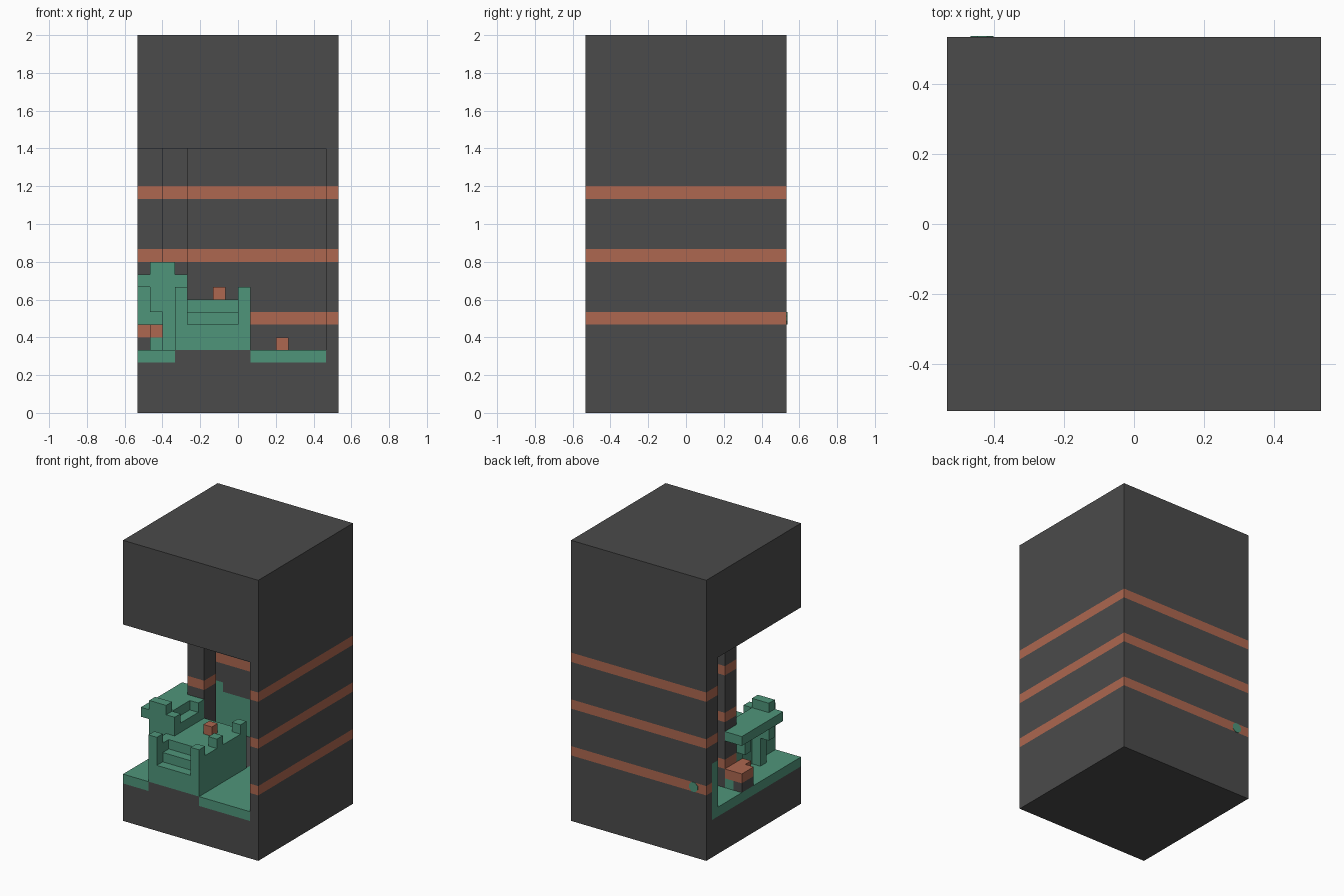
import bpy, bmesh, math
from mathutils import Vector, Matrix

if "Cube" in bpy.data.objects:
    bpy.data.objects.remove(bpy.data.objects["Cube"])

U = 1 / 15            # one building block
BANDS = (7, 12, 17)   # heights of the clay stripes


def material(name, rgb):
    m = bpy.data.materials.new(name)
    m.use_nodes = True
    m.diffuse_color = (*rgb, 1)
    m.node_tree.nodes["Principled BSDF"].inputs["Base Color"].default_value = (*rgb, 1)
    return m


STONE = material("dark_stone", (0.07, 0.07, 0.07))
MOSS = material("moss_green", (0.078, 0.30, 0.195))
CLAY = material("clay_red", (0.418, 0.136, 0.08))


def place(x, y, z):
    return Vector(((x - 8) * U, (y - 8) * U, z * U))


def blocks(name, mat, boxes):
    """One object from boxes given as (x0, x1, y0, y1, z0, z1) in blocks."""
    bm = bmesh.new()
    for x0, x1, y0, y1, z0, z1 in boxes:
        lo, hi = place(x0, y0, z0), place(x1, y1, z1)
        size = Matrix.Diagonal((*(hi - lo), 1))
        bmesh.ops.create_cube(bm, size=1, matrix=Matrix.Translation((lo + hi) / 2) @ size)
    return finish(name, bm, [mat])


def finish(name, bm, mats):
    me = bpy.data.meshes.new(name)
    bm.to_mesh(me)
    bm.free()
    for m in mats:
        me.materials.append(m)
    ob = bpy.data.objects.new(name, me)
    bpy.context.collection.objects.link(ob)
    return ob


def striped(name, x0, x1, y0, y1, z0, z1):
    """Stone box cut at the stripe heights, with clay faces in the bands."""
    bm = bmesh.new()
    lo, hi = place(x0, y0, z0), place(x1, y1, z1)
    size = Matrix.Diagonal((*(hi - lo), 1))
    bmesh.ops.create_cube(bm, size=1, matrix=Matrix.Translation((lo + hi) / 2) @ size)
    for b in BANDS:
        for z in (b, b + 1):
            if z0 < z < z1:
                bmesh.ops.bisect_plane(bm, geom=bm.verts[:] + bm.edges[:] + bm.faces[:],
                                       plane_co=(0, 0, z * U), plane_no=(0, 0, 1))
    for f in bm.faces:
        level = f.calc_center_median().z / U
        if abs(f.normal.z) < 0.5 and math.floor(level) in BANDS:
            f.material_index = 1
    return finish(name, bm, [STONE, CLAY])


# Stone shell around the open corner
blocks("base", STONE, [(0, 16, 0, 16, 0, 4), (3, 9, 0, 14, 4, 5)])
blocks("roof_block", STONE, [(0, 16, 0, 16, 21, 30)])
striped("side_wall", 15, 16, 0, 16, 4, 21)
striped("back_wall", 0, 15, 15, 16, 4, 21)
striped("back_wall_lining_left", 0, 2, 14, 15, 10, 21)
striped("back_wall_lining_middle", 2, 8, 14, 15, 9, 21)
striped("back_wall_lining_right", 8, 15, 14, 15, 4, 21)
striped("pillar", 2, 4, 8, 10, 4, 21)

# Moss on the floor and the back wall
blocks("moss_floor", MOSS, [(0, 3, 0, 14, 4, 5), (9, 15, 0, 14, 4, 5)])
blocks("moss_wall", MOSS, [(0, 2, 14, 15, 4, 10), (2, 8, 14, 15, 4, 9)])
spot = bmesh.new()
turn = Matrix.Rotation(math.pi / 2, 4, 'X') @ Matrix.Rotation(math.pi / 8, 4, 'Z')
bmesh.ops.create_cone(spot, cap_ends=True, segments=8, radius1=U * 0.54, radius2=U * 0.54,
                      depth=0.006, matrix=Matrix.Translation(place(1.5, 16, 7.5)) @ turn)
finish("moss_spot", spot, [MOSS])

# Fort with front steps and corner battlements
blocks("fort_body", MOSS, [(3, 9, 2, 8, 5, 9), (3, 4, 0, 2, 5, 9), (8, 9, 0, 2, 5, 9)])
blocks("fort_steps", MOSS, [(4, 8, 0, 1, 5, 7), (4, 8, 1, 2, 5, 8)])
blocks("fort_battlements", MOSS,
       [(8, 9, y, y + 1, 9, 10) for y in (0, 3, 7)] + [(3, 4, 0, 1, 9, 10)])

# Raised walkway on bracketed posts
blocks("walkway_wall", MOSS, [(3, 4, 3, 8, 9, 10)])
blocks("walkway_slab", MOSS, [(0, 3, 3, 8, 10, 11), (0, 2, 8, 10, 10, 11)])
blocks("walkway_battlements", MOSS,
       [(3, 4, y, y + 1, 10, 11) for y in (3, 7)] + [(1, 3, 3, 4, 11, 12)])
for y, name in ((3, "front"), (7, "rear")):
    blocks(name + "_post", MOSS, [(2, 3, y, y + 1, 5, 10), (1, 2, y, y + 1, 8, 10)])

# Clay details
blocks("fort_crate", CLAY, [(6, 7, 5, 6, 9, 10)])
blocks("floor_crate", CLAY, [(11, 12, 10, 11, 5, 6)])
blocks("clay_ledge", CLAY, [(0, 1, 8, 10, 6, 7), (1, 2, 7, 10, 6, 7)])
blocks("ledge_foot", MOSS, [(1, 2, 7, 10, 5, 6)])
blocks("ledge_stone", STONE, [(0, 1, 8, 10, 5, 6)])
